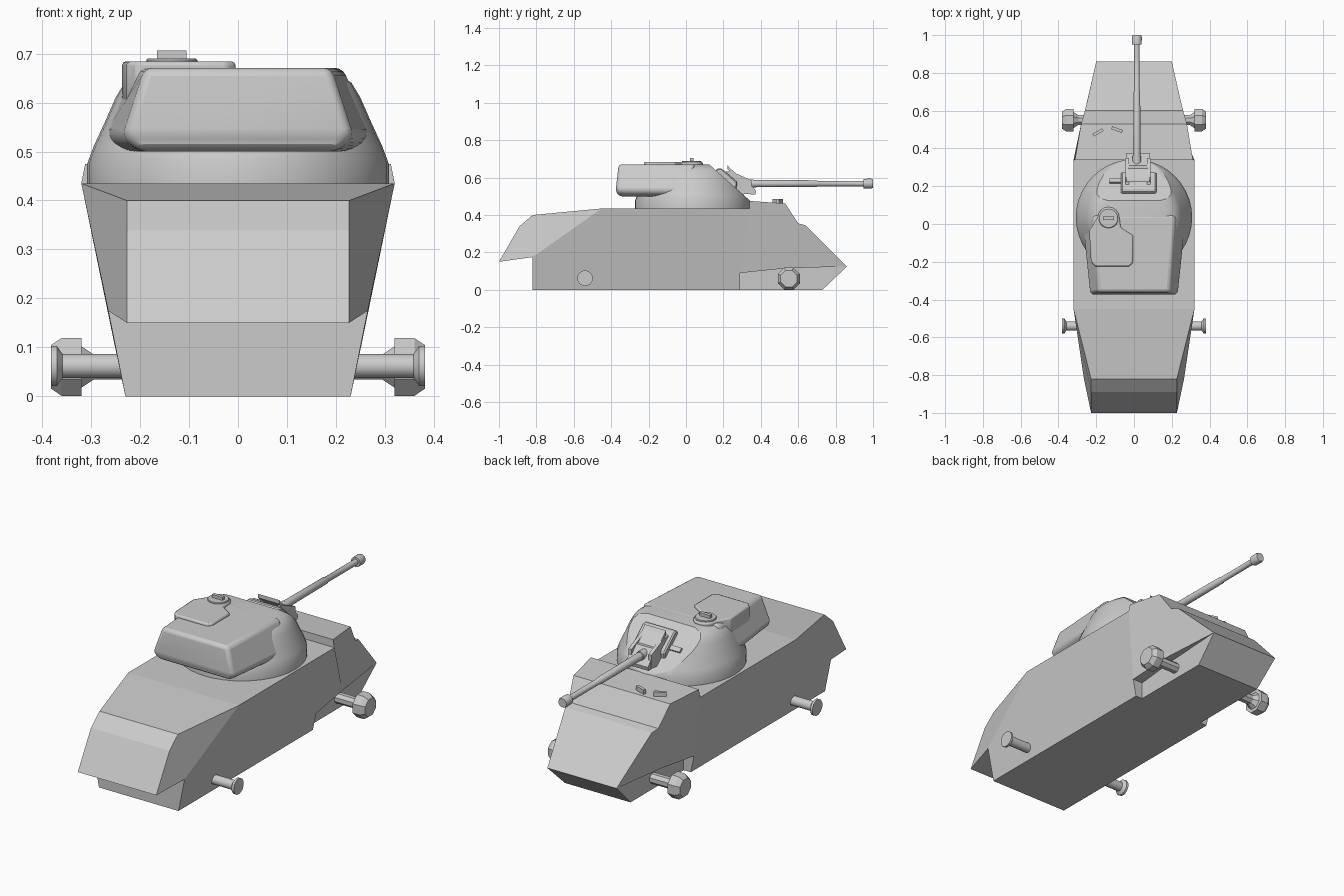
import bpy, bmesh, math
from mathutils import Vector, Matrix

if "Cube" in bpy.data.objects:
    bpy.data.objects.remove(bpy.data.objects["Cube"])

def finish(name, bm, smooth=None, bevel=None):
    bmesh.ops.recalc_face_normals(bm, faces=bm.faces)
    me = bpy.data.meshes.new(name)
    bm.to_mesh(me)
    bm.free()
    ob = bpy.data.objects.new(name, me)
    bpy.context.collection.objects.link(ob)
    bpy.ops.object.select_all(action='DESELECT')
    ob.select_set(True)
    bpy.context.view_layer.objects.active = ob
    if bevel:
        m = ob.modifiers.new("bevel", 'BEVEL')
        m.width, m.segments, m.limit_method = bevel[0], bevel[1], 'ANGLE'
        m.angle_limit = math.radians(25)
    if smooth:
        bpy.ops.object.shade_smooth_by_angle(angle=math.radians(smooth))
    return ob

def loft(bm, rings):
    vs = [[bm.verts.new(p) for p in r] for r in rings]
    n = len(vs[0])
    for a, b in zip(vs, vs[1:]):
        for i in range(n):
            j = (i + 1) % n
            bm.faces.new((a[i], a[j], b[j], b[i]))
    bm.faces.new(vs[0])
    bm.faces.new(vs[-1])

def lathe(name, profile, axis, centre, n):
    """Turn (along, radius) points about the x or y axis."""
    bm = bmesh.new()
    rings = []
    for t, r in profile:
        ring = []
        for i in range(n):
            a = 2 * math.pi * (i + .5) / n
            u, v = r * math.cos(a), r * math.sin(a)
            ring.append(Vector(centre) + Vector((t, u, v) if axis == 'x' else (u, t, v)))
        rings.append(ring)
    loft(bm, rings)
    return finish(name, bm, 35 if n > 10 else None)

def prism_x(name, x0, x1, prof, bevel=None):
    bm = bmesh.new()
    loft(bm, [[(x, y, z) for y, z in prof] for x in (x0, x1)])
    return finish(name, bm, bevel=bevel)

def prism_z(name, prof, z0, z1, bevel=None, smooth=None):
    bm = bmesh.new()
    loft(bm, [[(x, y, z) for x, y in prof] for z in (z0, z1)])
    return finish(name, bm, smooth, bevel)

def box(name, loc, size, rx=0, rz=0):
    bm = bmesh.new()
    m = (Matrix.Translation(loc) @ Matrix.Rotation(math.radians(rz), 4, 'Z')
         @ Matrix.Rotation(math.radians(rx), 4, 'X') @ Matrix.Diagonal((*size, 1)))
    bmesh.ops.create_cube(bm, size=1, matrix=m)
    return finish(name, bm)

# Hull: half outline mirrored, with side panels and recessed lower nose
half = [(.227, -1, .15), (.227, -.89, .34), (.227, -.82, .4), (.32, -.45, .435),
        (.32, .34, .435), (.312, .34, .475), (.28, .53, .462), (.26, .6, .355),
        (.25, .64, .345), (.2, .86, .125), (.19, .73, 0), (.19, .29, 0),
        (.23, .29, 0), (.23, -.82, 0), (.265, -.82, .175),
        (.249, .29, .09), (.233, .53, .115), (.19, .29, .09), (.19, .53, .115)]
bm = bmesh.new()
R = [bm.verts.new(p) for p in half]
L = [bm.verts.new((-x, y, z)) for x, y, z in half]
for i in list(range(10)) + [13, 14]:
    j = (i + 1) % 15
    bm.faces.new((R[i], R[j], L[j], L[i]))
bm.faces.new([R[i] for i in (10, 11, 12, 13)] + [L[i] for i in (13, 12, 11, 10)])
for S in (R, L):
    for f in ((0, 1, 2, 3, 14), (14, 3, 4, 15, 12, 13), (4, 5, 6, 7, 8, 9, 16, 15),
              (11, 12, 15, 17), (15, 16, 18, 17), (16, 9, 18), (11, 17, 18, 9, 10)):
        bm.faces.new([S[i] for i in f])
finish("hull", bm)

# Turret dome, sliced by the sloping front plate
bm = bmesh.new()
rings = []
for z, r in ((.43, .308), (.475, .308), (.51, .295), (.56, .272), (.61, .25),
             (.64, .232), (.66, .205), (.67, .165)):
    rings.append([(r * math.cos(a), .035 + r * math.sin(a), z)
                  for a in (2 * math.pi * i / 40 for i in range(40))])
loft(bm, rings)
cut = bmesh.ops.bisect_plane(bm, geom=bm.verts[:] + bm.edges[:] + bm.faces[:],
                             plane_co=(0, .13, .665), plane_no=(0, .195, .22), clear_outer=True)
bmesh.ops.holes_fill(bm, edges=[e for e in bm.edges if e.is_boundary], sides=0)
finish("turret_dome", bm, 30)

# Turret rear overhang
bm = bmesh.new()
loft(bm, [[(-.2, -.36, .5), (.2, -.36, .5), (.25, 0, .5), (-.25, 0, .5)],
          [(-.235, -.376, .53), (.235, -.376, .53), (.275, 0, .53), (-.275, 0, .53)],
          [(-.19, -.36, .671), (.19, -.36, .671), (.215, .05, .671), (-.215, .05, .671)]])
finish("turret_bustle", bm, 40, (.028, 3))

# Raised roof plate with round hatch and handle
arc = [(-.135 + .058 * math.cos(a), .032 + .058 * math.sin(a))
       for a in (math.pi * i / 8 for i in range(9))]
plate = [(-.205, -.225), (-.025, -.225), (-.005, -.205), (-.005, -.06), (-.07, -.02)] + arc \
    + [(-.237, -.035), (-.228, -.2)]
prism_z("roof_plate", plate, .6, .684, (.008, 2), 40)
disc = [(-.135 + .052 * math.cos(a), .03 + .052 * math.sin(a))
        for a in (math.pi * i / 10 for i in range(20))]
prism_z("hatch", disc, .67, .69, (.003, 1), 40)
box("hatch_handle", (-.135, .03, .695), (.06, .018, .022))

# Gun mantlet: wide base plate and narrow hood
prism_x("mantlet_base", -.068, .118, [(.155, .62), (.165, .65), (.19, .65), (.275, .575), (.265, .52)],
        (.006, 1))
for x in (-.045, .07):
    prism_x("mantlet_cheek", x, x + .018,
            [(.2, .6), (.2, .635), (.25, .63), (.35, .585), (.35, .515), (.3, .51)])
prism_x("mantlet_hood", -.04, .083,
        [(.223, .665), (.235, .65), (.3, .595), (.29, .58), (.222, .645)])
prism_x("mantlet_front", -.042, .085,
        [(.28, .6), (.31, .6), (.375, .53), (.37, .51), (.345, .51), (.26, .575)])

# Gun barrel
lathe("gun_barrel", [(.25, .024), (.36, .023), (.36, .02), (.7, .018), (.705, .015), (.95, .015),
                     (.95, .026), (.99, .027), (1, .023)], 'y', (.015, 0, .568), 16)

# Vision blocks on the turret front and hull deck
box("turret_periscope", (-.1, .225, .583), (.06, .024, .018), rx=-41)
box("deck_periscope_left", (-.19, .485, .473), (.06, .016, .026), rz=30)
box("deck_periscope_right", (-.09, .5, .473), (.06, .016, .026), rz=-20)

# Wheel stubs: heavy front sprockets and thin rear discs
for s, side in ((1, "right"), (-1, "left")):
    lathe("front_sprocket_" + side,
          [(s * x, r) for x, r in ((.17, .028), (.295, .028), (.32, .046), (.32, .064),
                                   (.36, .064), (.382, .048))], 'x', (0, .55, .06), 8)
    lathe("rear_wheel_" + side,
          [(s * x, r) for x, r in ((.2, .025), (.358, .025), (.37, .042), (.382, .042))],
          'x', (0, -.54, .062), 12)
